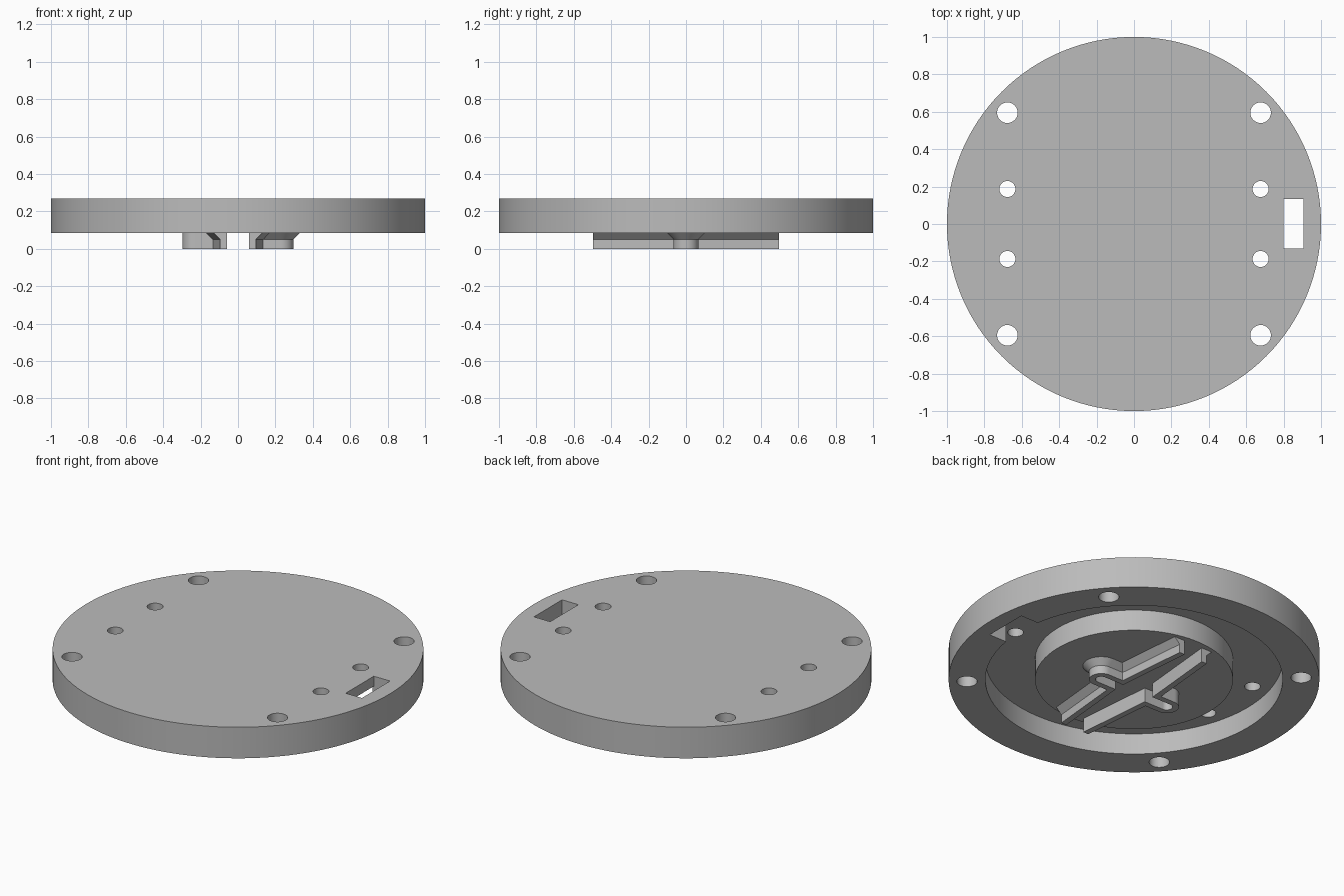
import bpy, bmesh, math

cube = bpy.data.objects.get("Cube")
if cube:
    bpy.data.objects.remove(cube, do_unlink=True)

grey = bpy.data.materials.new("plain grey")
grey.use_nodes = True
colour = (0.5, 0.5, 0.5, 1)
grey.diffuse_color = colour
grey.node_tree.nodes["Principled BSDF"].inputs["Base Color"].default_value = colour

TOP, RIM, FLOOR = 0.27, 0.085, 0.21   # heights of the plate's levels
SEGMENTS = 128


def make_object(name, bm):
    bmesh.ops.recalc_face_normals(bm, faces=bm.faces)
    mesh = bpy.data.meshes.new(name)
    bm.to_mesh(mesh)
    bm.free()
    mesh.materials.append(grey)
    obj = bpy.data.objects.new(name, mesh)
    bpy.context.collection.objects.link(obj)
    return obj


def smooth(obj):
    bpy.ops.object.select_all(action="DESELECT")
    obj.select_set(True)
    bpy.context.view_layer.objects.active = obj
    bpy.ops.object.shade_smooth_by_angle(angle=math.radians(25))


def lathe(name, profile):
    """Turn a profile of (radius, height) around z and cap both ends."""
    bm = bmesh.new()
    rings = []
    for r, z in profile:
        rings.append([bm.verts.new((r * math.cos(a), r * math.sin(a), z))
                      for a in (2 * math.pi * i / SEGMENTS for i in range(SEGMENTS))])
    for low, high in zip(rings, rings[1:]):
        for i in range(SEGMENTS):
            j = (i + 1) % SEGMENTS
            bm.faces.new((low[i], low[j], high[j], high[i]))
    bm.faces.new(rings[0])
    bm.faces.new(rings[-1])
    return make_object(name, bm)


def add_box(bm, x0, x1, y0, y1, z0, z1):
    box = bmesh.ops.create_cube(bm, size=1)["verts"]
    bmesh.ops.scale(bm, vec=(x1 - x0, y1 - y0, z1 - z0), verts=box)
    bmesh.ops.translate(bm, vec=((x0 + x1) / 2, (y0 + y1) / 2, (z0 + z1) / 2), verts=box)


def cut(obj, name, bm):
    cutter = make_object(name, bm)
    cutter.hide_render = True
    mod = obj.modifiers.new(name, "BOOLEAN")
    mod.operation, mod.solver, mod.object = "DIFFERENCE", "EXACT", cutter
    bpy.context.view_layer.objects.active = obj
    bpy.ops.object.modifier_apply(modifier=name)
    bpy.data.objects.remove(cutter, do_unlink=True)


# Round plate with a ring-shaped recess and a central boss underneath
plate = lathe("round_plate", [(1, TOP), (1, RIM), (0.802, RIM), (0.802, FLOOR),
                              (0.534, FLOOR), (0.534, RIM)])

# Mounting holes
holes = bmesh.new()
for y, radius in ((0.595, 0.055), (0.187, 0.043)):
    for sx in (-1, 1):
        for sy in (-1, 1):
            hole = bmesh.ops.create_cone(holes, cap_ends=True, segments=32,
                                         radius1=radius, radius2=radius, depth=1)
            bmesh.ops.translate(holes, vec=(sx * 0.677, sy * y, 0), verts=hole["verts"])
cut(plate, "hole_cutter", holes)

# Cable slot, open to the recess below
slot = bmesh.new()
add_box(slot, 0.8, 0.907, -0.13, 0.135, 0, 0.5)
cut(plate, "slot_cutter", slot)
slot = bmesh.new()
add_box(slot, 0.77, 0.85, -0.13, 0.135, 0, FLOOR)
cut(plate, "slot_opening_cutter", slot)
smooth(plate)


def outline(end, corner, half_width):
    """One wall line: long arm, corner, round short arm, then mirrored."""
    centre = 0.23
    pts = [(end, 0.497), corner]
    steps = 12
    for i in range(steps + 1):
        a = math.pi / 2 * (1 - i / steps)
        pts.append((centre + half_width * math.cos(a), half_width * math.sin(a)))
    return pts + [(x, -y) for x, y in reversed(pts[:-1])]


def horn_wall(name, side, flared_tip):
    """Wall around half of a cross-shaped socket, with a sloped outer foot."""
    inner = outline(0.06, (0.103, 0.032), 0.032)
    outer = outline(0.095, (0.135, 0.066), 0.066)
    if flared_tip:
        foot = outline(0.13, (0.167, 0.1), 0.1)
    else:
        foot = outline(0.13, (0.17, 0.066), 0.066)
    bm = bmesh.new()
    sections = []
    for i, o, f in zip(inner, outer, foot):
        levels = ((i, 0), (o, 0), (o, 0.05), (f, RIM), (f, RIM + 0.003), (i, RIM + 0.003))
        sections.append([bm.verts.new((side * p[0], p[1], z)) for p, z in levels])
    count = len(sections[0])
    for a, b in zip(sections, sections[1:]):
        for i in range(count):
            j = (i + 1) % count
            bm.faces.new((a[i], a[j], b[j], b[i]))
    bm.faces.new(sections[0])
    bm.faces.new(sections[-1])
    bmesh.ops.remove_doubles(bm, verts=bm.verts, dist=0.0001)
    smooth(make_object(name, bm))


# Socket walls under the boss
horn_wall("left_socket_wall", 1, True)
horn_wall("right_socket_wall", -1, False)
